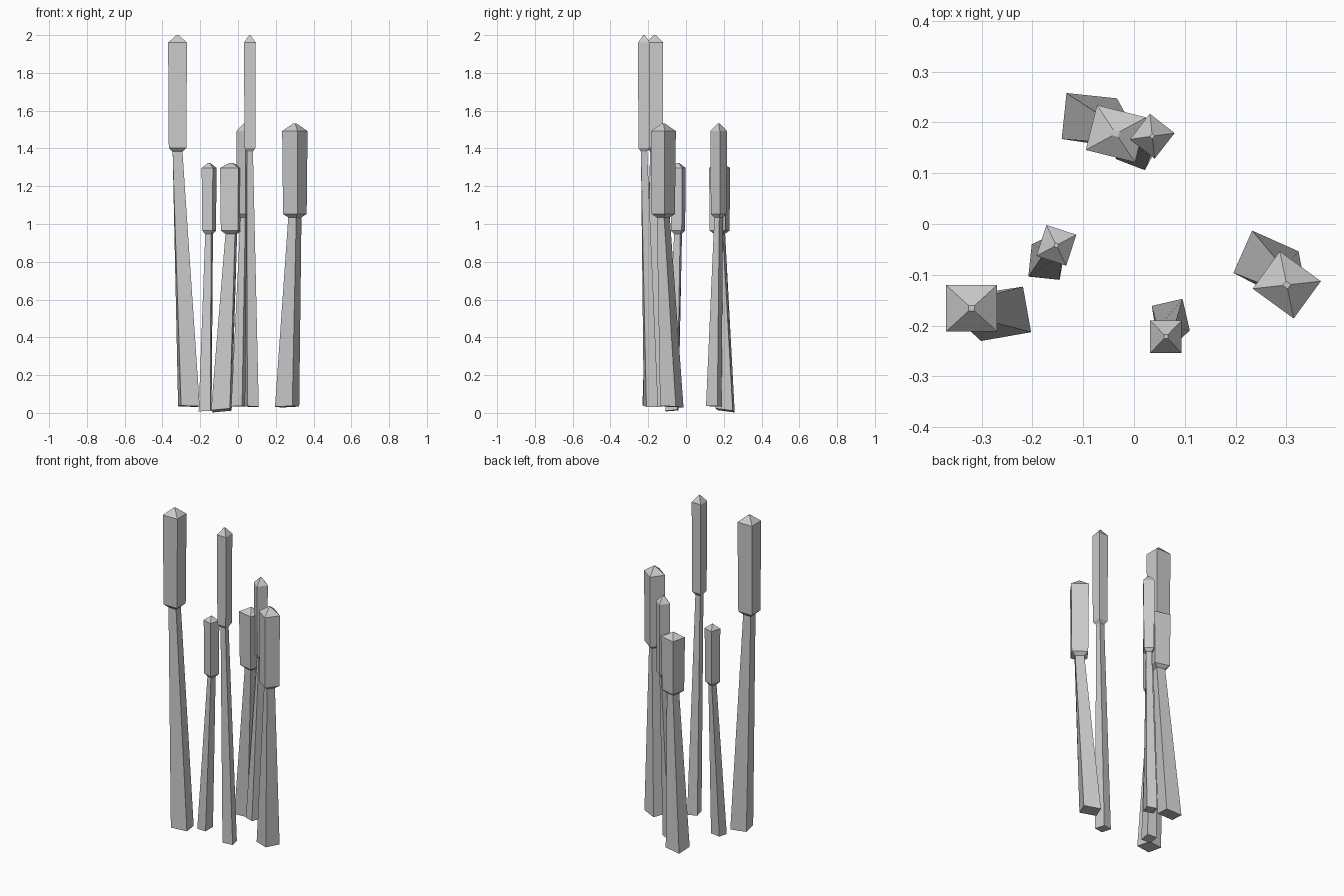
import bpy, bmesh, math

if "Cube" in bpy.data.objects:
    bpy.data.objects.remove(bpy.data.objects["Cube"])

grey = bpy.data.materials.new("plain grey")
grey.diffuse_color = (0.6, 0.6, 0.6, 1)
grey.use_nodes = True
grey.node_tree.nodes["Principled BSDF"].inputs["Base Color"].default_value = grey.diffuse_color


def loft(name, rings):
    """Closed four-sided loft; ring = (x, y, z, width, depth, angle, slope_x, slope_y)."""
    bm = bmesh.new()
    loops = []
    for x, y, z, w, d, ang, sx, sy in rings:
        c, s = math.cos(math.radians(ang)), math.sin(math.radians(ang))
        loop = []
        for u, v in ((-1, -1), (1, -1), (1, 1), (-1, 1)):
            a, b = u * w / 2, v * d / 2
            dx, dy = a * c - b * s, a * s + b * c
            loop.append(bm.verts.new((x + dx, y + dy, z + sx * dx + sy * dy)))
        loops.append(loop)
    bm.faces.new(loops[0][::-1])
    bm.faces.new(loops[-1])
    for lo, hi in zip(loops, loops[1:]):
        for i in range(4):
            j = (i + 1) % 4
            bm.faces.new((lo[i], lo[j], hi[j], hi[i]))
    bmesh.ops.recalc_face_normals(bm, faces=bm.faces)
    mesh = bpy.data.meshes.new(name)
    bm.to_mesh(mesh)
    bm.free()
    mesh.materials.append(grey)
    bpy.context.collection.objects.link(bpy.data.objects.new(name, mesh))


WIDE, THIN = (0.10, 0.091), (0.062, 0.064)
# head heights: stem top, head lower edge, shoulder, tip
TALL = (1.383, 1.403, 1.96, 2.0)
MID = (1.035, 1.053, 1.492, 1.533)
SHORT = (0.948, 0.965, 1.297, 1.324)

# size, heights, base (x, y, z, angle), base slope, head (x, y, angle)
reeds = [
    (WIDE, TALL, (-0.26, -0.177, 0.035, 10), (-0.03, -0.05), (-0.32, -0.166, 0)),
    (THIN, TALL, (0.0725, -0.1855, 0.033, 13), (-0.05, -0.05), (0.063, -0.222, 0)),
    (WIDE, MID, (0.26, -0.075, 0.033, -24), (0.03, -0.06), (0.301, -0.12, -36)),
    (WIDE, SHORT, (-0.088, 0.2075, 0.013, -6), (0.08, -0.14), (-0.0355, 0.178, -14)),
    (THIN, MID, (0.004, 0.147, 0.035, -21), (0.03, -0.05), (0.036, 0.173, -38)),
    (THIN, SHORT, (-0.174, -0.075, 0.012, -6), (0.05, 0.08), (-0.153, -0.042, -18)),
]

for n, ((w, d), (z0, z1, z2, z3), (bx, by, bz, ba), slope, (hx, hy, ha)) in enumerate(reeds, 1):
    # tapering, twisted stem
    loft(f"reed_stem_{n}", [
        (bx, by, bz, w, d, ba, *slope),
        (hx, hy, z0, w * 0.52, d * 0.52, ha, 0, 0)])
    # seed head with a pyramid cap
    loft(f"reed_head_{n}", [
        (hx, hy, z0, w * 0.52, d * 0.52, ha, 0, 0),
        (hx, hy, z1, w * 0.93, d * 0.93, ha, 0, 0),
        (hx, hy, z2, w, d, ha, 0, 0),
        (hx, hy, z3, w * 0.12, d * 0.12, ha, 0, 0)])
